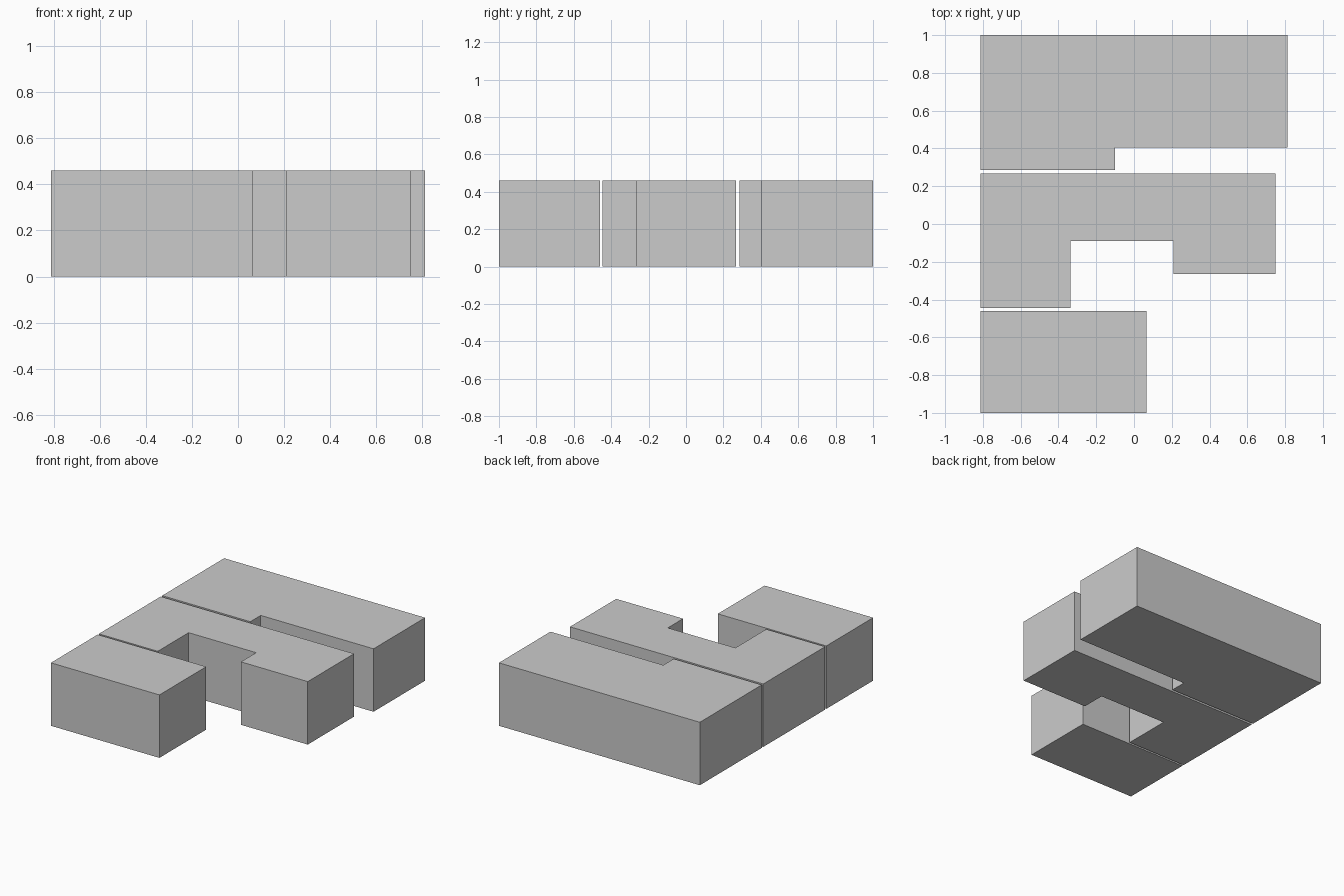
import bpy
import bmesh

if "Cube" in bpy.data.objects:
    bpy.data.objects.remove(bpy.data.objects["Cube"])

HEIGHT = 0.46
LEFT = -0.812
RIGHT = 0.812


def extruded_block(name, outline):
    """Flat-sided solid: a plan outline raised from the floor."""
    bm = bmesh.new()
    base = bm.faces.new([bm.verts.new((x, y, 0)) for x, y in outline])
    raised = bmesh.ops.extrude_face_region(bm, geom=[base], use_keep_orig=True)
    top = [v for v in raised["geom"] if isinstance(v, bmesh.types.BMVert)]
    bmesh.ops.translate(bm, verts=top, vec=(0, 0, HEIGHT))
    bmesh.ops.recalc_face_normals(bm, faces=bm.faces)
    mesh = bpy.data.meshes.new(name)
    bm.to_mesh(mesh)
    bm.free()
    obj = bpy.data.objects.new(name, mesh)
    bpy.context.collection.objects.link(obj)
    return obj


# Long rear block with a shallow step on its front side
extruded_block("rear_block", [
    (LEFT, 0.285), (-0.10, 0.285), (-0.10, 0.405),
    (RIGHT, 0.405), (RIGHT, 1.0), (LEFT, 1.0)])

# Middle block with a notch between two uneven legs
extruded_block("middle_block", [
    (LEFT, -0.446), (-0.336, -0.446), (-0.336, -0.09), (0.21, -0.09),
    (0.21, -0.266), (0.75, -0.266), (0.75, 0.268), (LEFT, 0.268)])

# Short front block
extruded_block("front_block", [
    (LEFT, -1.0), (0.065, -1.0), (0.065, -0.46), (LEFT, -0.46)])
